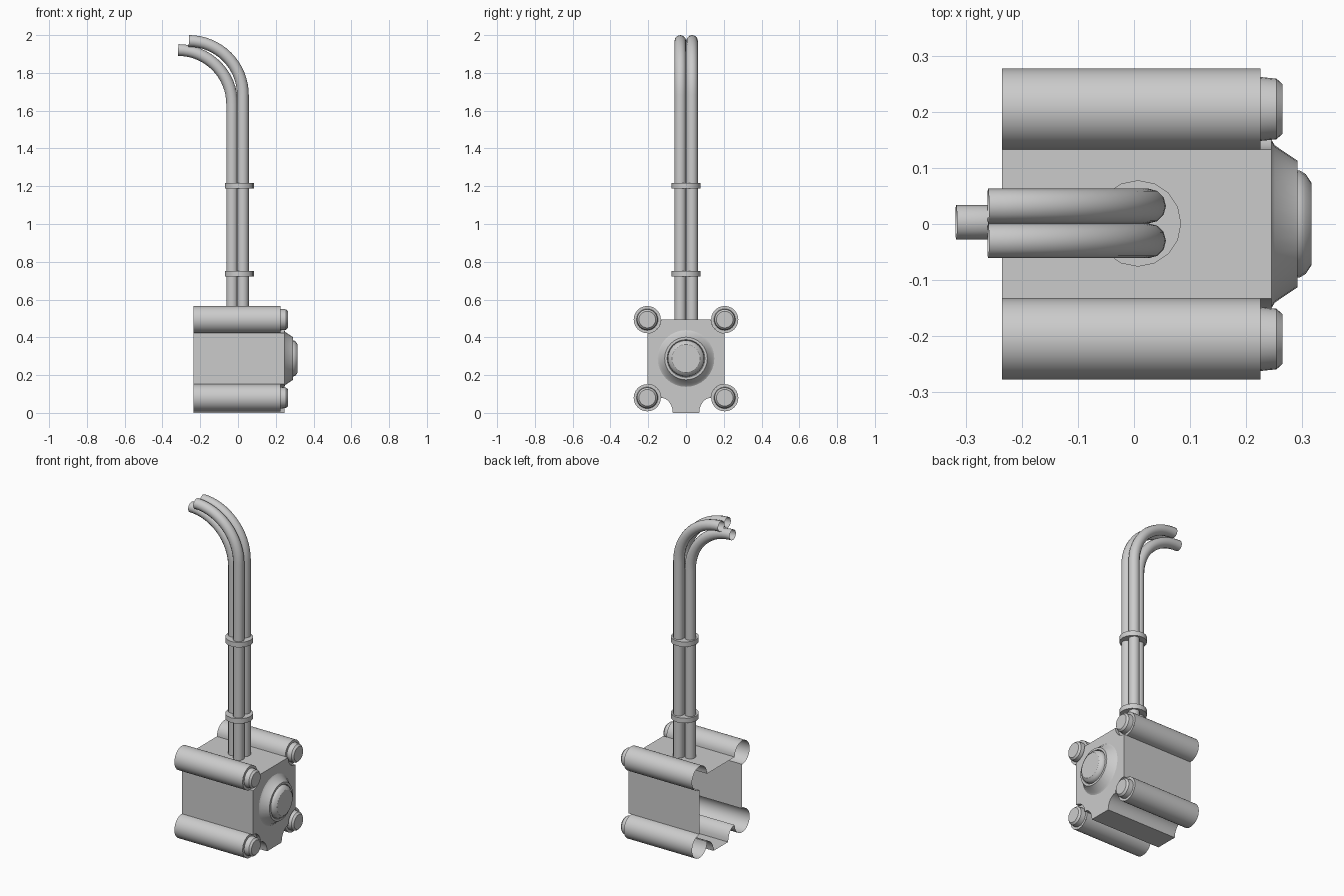
import bpy, bmesh
from math import sin, cos, pi, radians

if "Cube" in bpy.data.objects:
    bpy.data.objects.remove(bpy.data.objects["Cube"])

Y, ZT, ZB, R = 0.205, 0.494, 0.08, 0.072   # corner barrel layout
X0, X1, X2 = -0.235, 0.225, 0.245          # back rim, barrel end, front plate
HUB_Z = 0.288


def finish(name, bm):
    bmesh.ops.remove_doubles(bm, verts=bm.verts, dist=1e-5)
    bmesh.ops.recalc_face_normals(bm, faces=bm.faces)
    me = bpy.data.meshes.new(name)
    bm.to_mesh(me)
    bm.free()
    ob = bpy.data.objects.new(name, me)
    bpy.context.collection.objects.link(ob)
    bpy.ops.object.select_all(action='DESELECT')
    ob.select_set(True)
    bpy.context.view_layer.objects.active = ob
    bpy.ops.object.shade_smooth_by_angle(angle=radians(32))
    return ob


def arc(cy, cz, r, a0, a1, n):
    return [(cy + r * cos(radians(a0 + (a1 - a0) * i / n)),
             cz + r * sin(radians(a0 + (a1 - a0) * i / n))) for i in range(n + 1)]


def outline(barrels):
    """Cross-section in y/z: corners bulge as barrels or are scooped out."""
    keel = [(0.07, 0)] + [(0.133 - 0.063 * cos(t * pi / 12), 0.08 * sin(t * pi / 12))
                          for t in range(1, 6)]
    if barrels:
        low, top = arc(Y, ZB, R, 180, 450, 24), arc(Y, ZT, R, -90, 180, 24)
    else:
        low, top = arc(Y, ZB, R, 180, 90, 8), arc(Y, ZT, R, 270, 180, 8)
    half = keel + low + top
    return half + [(-y, z) for y, z in reversed(half)]


def extrude(name, pts, xa, xb, cap):
    bm = bmesh.new()
    a = [bm.verts.new((xa, y, z)) for y, z in pts]
    b = [bm.verts.new((xb, y, z)) for y, z in pts]
    n = len(pts)
    for i in range(n):
        j = (i + 1) % n
        bm.faces.new((a[i], a[j], b[j], b[i]))
    if cap:
        bm.faces.new(b)
    return finish(name, bm)


def lathe(name, profile, cy, cz, sides):
    """Revolve (x, radius) points around an x-directed axis."""
    bm = bmesh.new()
    vs = [bm.verts.new((x, cy, cz + r)) for x, r in profile]
    es = [bm.edges.new(p) for p in zip(vs, vs[1:])]
    bmesh.ops.spin(bm, geom=vs + es, cent=(0, cy, cz), axis=(1, 0, 0),
                   angle=2 * pi, steps=sides)
    return finish(name, bm)


# Housing shell, open at the back, with its closed front plate
extrude("housing_shell", outline(True), X0, X1, False)
extrude("front_plate", outline(False), X1, X2, True)

# End plugs on the four corner barrels
for cy in (-Y, Y):
    for cz in (ZB, ZT):
        lathe("barrel_plug", [(X1, R), (X1, 0.057), (0.254, 0.054),
                              (0.265, 0.044), (0.265, 0)], cy, cz, 24)

# Flared hub collar and the button in its centre
lathe("hub_collar", [(X2, 0.15), (0.251, 0.14), (0.291, 0.113), (0.291, 0.1),
                     (0.28, 0.095)], 0, HUB_Z, 32)
lathe("hub_button", [(0.28, 0.097), (0.296, 0.095), (0.306, 0.089),
                     (0.316, 0.074), (0.316, 0)], 0, HUB_Z, 24)


# Three bent pipes, open at the ends
def pipe(name, x, y, bend_z):
    pts = [(x, y, 0.49), (x, y, 1.2)]
    r = 0.286
    pts += [(x - r + r * cos(t * pi / 32), y, bend_z + r * sin(t * pi / 32))
            for t in range(17)]
    cu = bpy.data.curves.new(name, 'CURVE')
    cu.dimensions = '3D'
    cu.bevel_depth = 0.031
    cu.bevel_resolution = 4
    sp = cu.splines.new('POLY')
    sp.points.add(len(pts) - 1)
    for p, co in zip(sp.points, pts):
        p.co = (*co, 1)
    bpy.context.collection.objects.link(bpy.data.objects.new(name, cu))


pipe("outer_pipe_left", 0.026, -0.03, 1.683)
pipe("outer_pipe_right", 0.026, 0.032, 1.683)
pipe("inner_pipe", -0.031, 0.003, 1.635)

# Clamps round the pipe bundle
for z in (0.737, 1.202):
    bm = bmesh.new()
    bmesh.ops.create_cone(bm, cap_ends=True, segments=16, radius1=0.077,
                          radius2=0.077, depth=0.03)
    finish("pipe_clamp", bm).location = (0.007, 0.001, z)
